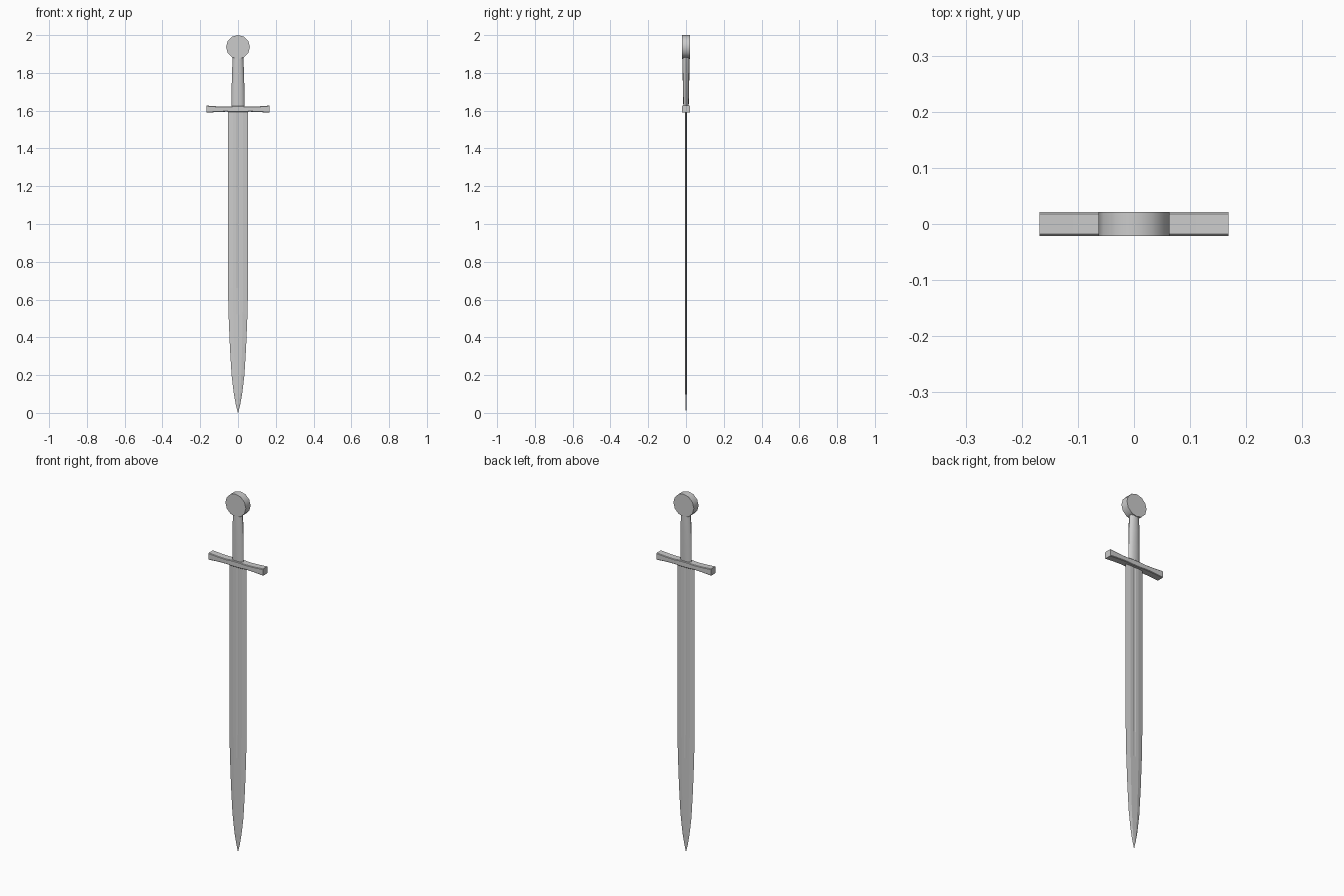
import bpy, math

if "Cube" in bpy.data.objects:
    bpy.data.objects.remove(bpy.data.objects["Cube"])


def loft(name, rings, smooth=None):
    """Skin a list of equal-length closed rings and cap both ends."""
    n = len(rings[0])
    verts = [p for ring in rings for p in ring]
    faces = []
    for r in range(len(rings) - 1):
        for i in range(n):
            j = (i + 1) % n
            faces.append((r * n + i, r * n + j, (r + 1) * n + j, (r + 1) * n + i))
    faces.append(tuple(range(n))[::-1])
    faces.append(tuple(range((len(rings) - 1) * n, len(rings) * n)))
    mesh = bpy.data.meshes.new(name)
    mesh.from_pydata(verts, [], faces)
    obj = bpy.data.objects.new(name, mesh)
    bpy.context.collection.objects.link(obj)
    bpy.context.view_layer.objects.active = obj
    obj.select_set(True)
    bpy.ops.object.mode_set(mode='EDIT')
    bpy.ops.mesh.select_all(action='SELECT')
    bpy.ops.mesh.normals_make_consistent(inside=False)
    bpy.ops.object.mode_set(mode='OBJECT')
    if smooth:
        bpy.ops.object.shade_smooth_by_angle(angle=math.radians(smooth))
    obj.select_set(False)
    return obj


# Blade: bevelled edges with a shallow fuller that fades out towards the tip
def blade_ring(z, w, t, mid):
    half = [(w, 0), (w * 0.5, t), (w * 0.2, t), (0, mid),
            (-w * 0.2, t), (-w * 0.5, t)]
    return [(x, y, z) for x, y in half] + [(-x, -y, z) for x, y in half]


blade_rows = [(1.61, 0.053, 0.0045, 0.002), (0.66, 0.053, 0.0045, 0.002),
              (0.52, 0.050, 0.0045, 0.0045), (0.35, 0.043, 0.0045, 0.0045),
              (0.20, 0.034, 0.0043, 0.0043), (0.10, 0.022, 0.004, 0.004),
              (0.04, 0.011, 0.003, 0.003), (0.0, 0.001, 0.0005, 0.0005)]
loft("blade", [blade_ring(*row) for row in blade_rows])

# Crossguard: square bar flaring slightly towards its ends
guard_rows = [(0.168, 0.019), (0.11, 0.015), (0.06, 0.0135), (0.025, 0.016)]
guard_rows = [(-x, h) for x, h in guard_rows] + guard_rows[::-1]
Y, B, GZ = 0.021, 0.003, 1.608
loft("crossguard", [[(x, sy * (Y - a), GZ + sz * (h - b))
                     for sy, sz, a, b in ((1, 1, 0, B), (1, 1, B, 0), (-1, 1, B, 0), (-1, 1, 0, B),
                                          (-1, -1, 0, B), (-1, -1, B, 0), (1, -1, B, 0), (1, -1, 0, B))]
                    for x, h in guard_rows])

# Grip: oval tapered handle
grip_rows = [(1.61, 0.034, 0.014), (1.70, 0.034, 0.016),
             (1.80, 0.032, 0.018), (1.86, 0.029, 0.0185), (1.895, 0.027, 0.0185)]
loft("grip", [[(rx * math.cos(a), ry * math.sin(a), z)
               for a in [math.tau * i / 12 for i in range(12)]]
              for z, rx, ry in grip_rows], smooth=40)

# Pommel: flat disc facing front and back
loft("pommel", [[(0.063 * math.cos(a), y, 1.937 + 0.063 * math.sin(a))
                 for a in [math.tau * i / 12 for i in range(12)]]
                for y in (-0.021, 0.021)], smooth=40)
